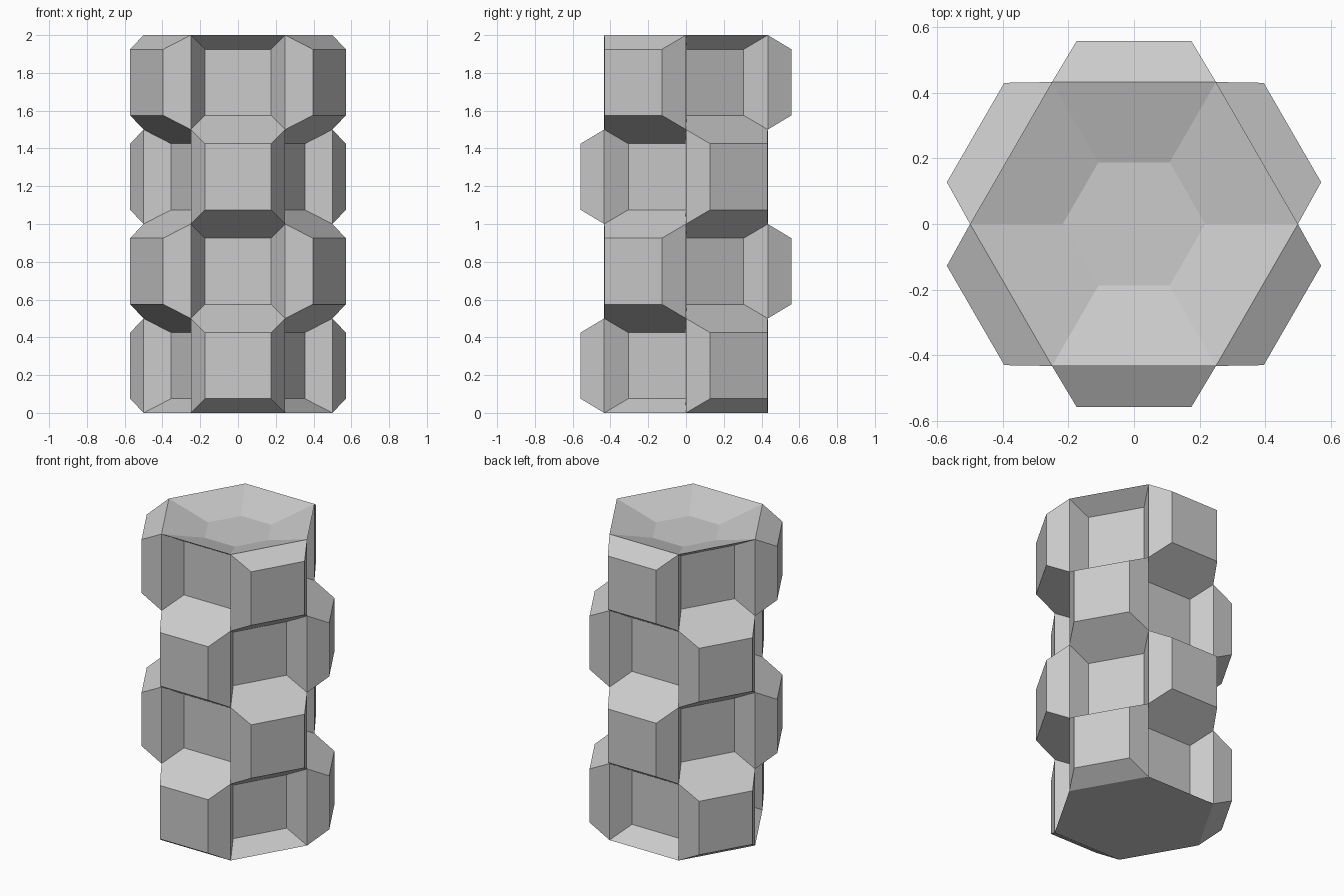
import bpy, bmesh
from math import cos, sin, pi, atan2

if "Cube" in bpy.data.objects:
    bpy.data.objects.remove(bpy.data.objects["Cube"])

TIERS, TIER_H, RADIUS = 4, 0.5, 0.5
PANEL_INSET, PANEL_DEPTH = 0.075, 0.125
TOP_INSET, TOP_DEPTH = 0.245, 0.08

bm = bmesh.new()

# Stacked hexagon rings forming the column body
rings = [[bm.verts.new((RADIUS * cos(i * pi / 3), RADIUS * sin(i * pi / 3), t * TIER_H))
          for i in range(6)] for t in range(TIERS + 1)]
bm.faces.new(rings[0][::-1])
top = bm.faces.new(rings[-1])
sides = [bm.faces.new((lo[i], lo[(i + 1) % 6], hi[(i + 1) % 6], hi[i]))
         for lo, hi in zip(rings, rings[1:]) for i in range(6)]
bm.normal_update()


def inset_panel(face, thickness, depth):
    """Inset one face, then push it along its own normal."""
    normal = face.normal.copy()
    bmesh.ops.inset_individual(bm, faces=[face], thickness=thickness,
                               depth=0, use_even_offset=True)
    bmesh.ops.translate(bm, verts=face.verts[:], vec=normal * depth)


# Side panels alternate between raised and sunken, like a checkerboard
for face in sides:
    c = face.calc_center_median()
    sector = round((atan2(c.y, c.x) + pi / 2) / (pi / 3))
    tier = int(c.z / TIER_H)
    sign = 1 if (sector + tier) % 2 == 0 else -1
    inset_panel(face, PANEL_INSET, sign * PANEL_DEPTH)

# Shallow dish in the top
inset_panel(top, TOP_INSET, -TOP_DEPTH)

bm.normal_update()
mesh = bpy.data.meshes.new("hexagonal_column")
bm.to_mesh(mesh)
bm.free()
bpy.context.collection.objects.link(bpy.data.objects.new("hexagonal_column", mesh))
